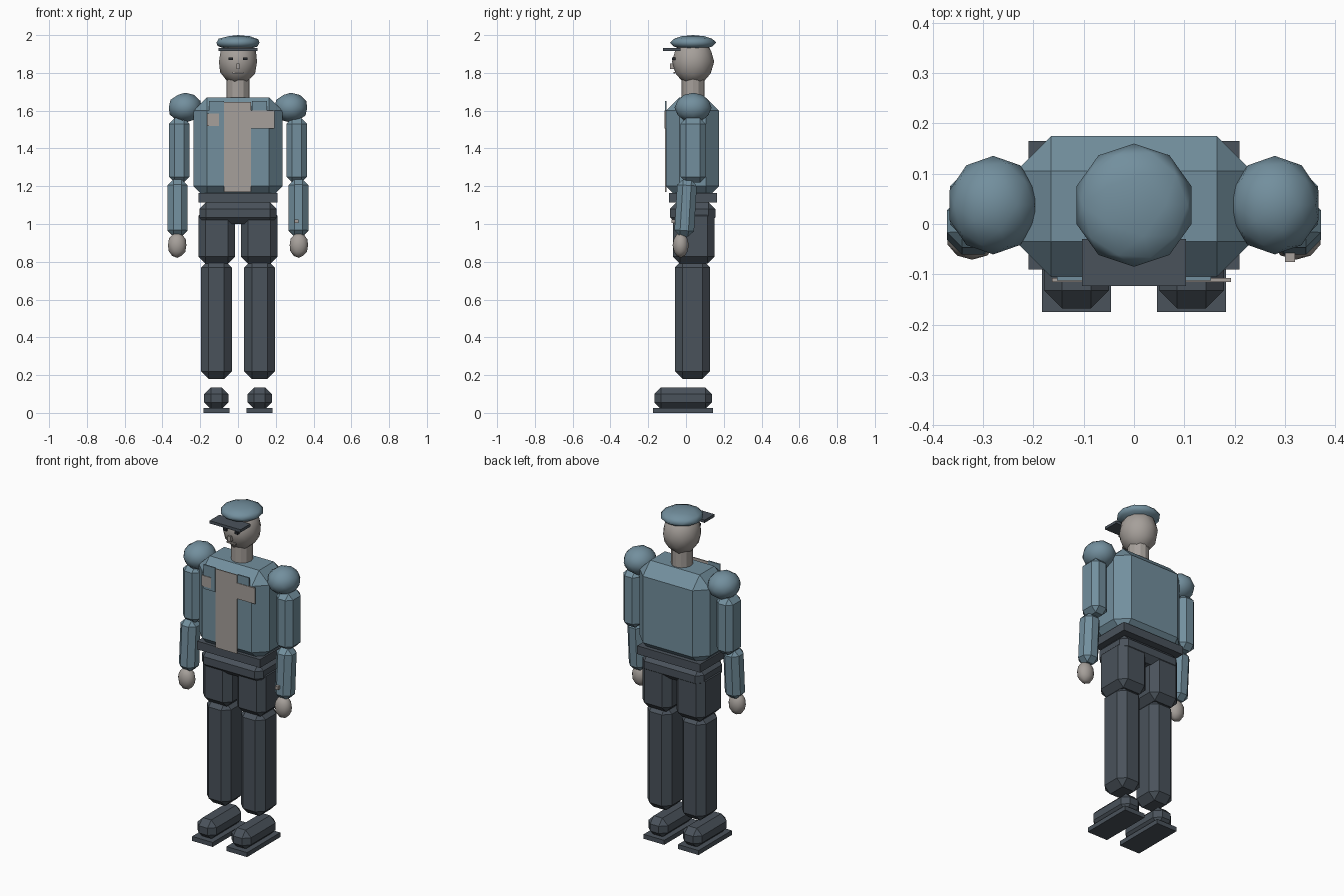
import bpy
import bmesh
from mathutils import Matrix, Vector

default = bpy.data.objects.get("Cube")
if default:
    bpy.data.objects.remove(default, do_unlink=True)


def material(name, rgb):
    mat = bpy.data.materials.new(name)
    mat.use_nodes = True
    mat.diffuse_color = (*rgb, 1)
    mat.node_tree.nodes["Principled BSDF"].inputs["Base Color"].default_value = (*rgb, 1)
    return mat


cloth = material("blue grey cloth", (0.17, 0.275, 0.34))
dark = material("charcoal", (0.068, 0.085, 0.104))
pale = material("pale grey", (0.38, 0.35, 0.325))
black = material("eye dark", (0.02, 0.024, 0.03))

MID_Y = 0.0375


def finish(name, bm, mat, smooth=False):
    bmesh.ops.recalc_face_normals(bm, faces=bm.faces)
    mesh = bpy.data.meshes.new(name)
    bm.to_mesh(mesh)
    bm.free()
    mesh.materials.append(mat)
    for poly in mesh.polygons:
        poly.use_smooth = smooth
    obj = bpy.data.objects.new(name, mesh)
    bpy.context.collection.objects.link(obj)
    return obj


def box(name, xs, ys, zs, mat, bevel=0, tilt=0):
    """Box between limits, with optional chamfer and tilt about x."""
    lo, hi = Vector(sorted(r)[0] for r in (xs, ys, zs)), Vector(sorted(r)[1] for r in (xs, ys, zs))
    bm = bmesh.new()
    bmesh.ops.create_cube(bm, size=1)
    bmesh.ops.scale(bm, vec=hi - lo, verts=bm.verts)
    if bevel:
        bmesh.ops.bevel(bm, geom=bm.edges[:], offset=bevel, segments=1,
                        profile=0.5, affect='EDGES')
    bm.transform(Matrix.Translation((lo + hi) / 2) @ Matrix.Rotation(tilt, 4, 'X'))
    return finish(name, bm, mat)


def ball(name, centre, radii, mat):
    bm = bmesh.new()
    bmesh.ops.create_icosphere(bm, subdivisions=2, radius=1)
    bmesh.ops.scale(bm, vec=radii, verts=bm.verts)
    bmesh.ops.translate(bm, vec=centre, verts=bm.verts)
    return finish(name, bm, mat, smooth=True)


# Torso, belt and hips
box("torso", (-0.235, 0.235), (-0.105, 0.175), (1.13, 1.67), cloth, 0.07)
box("belt", (-0.21, 0.21), (-0.09, 0.165), (1.115, 1.165), dark)
box("hips", (-0.205, 0.205), (-0.085, 0.155), (1.0, 1.115), dark, 0.035)

# Shirt front, pockets and badges
box("shirt_front", (-0.073, 0.07), (-0.11, -0.104), (1.17, 1.645), pale)
for side, label in ((1, "left"), (-1, "right")):
    box(label + "_pocket", (side * 0.075, side * 0.153), (-0.112, -0.104), (1.505, 1.65), cloth)
box("left_badge", (0.07, 0.193), (-0.115, -0.107), (1.505, 1.6), pale)
box("right_badge", (-0.163, -0.1), (-0.115, -0.107), (1.52, 1.585), pale)

# Neck and head
bm = bmesh.new()
bmesh.ops.create_cone(bm, cap_ends=True, segments=12, radius1=0.06, radius2=0.06, depth=0.17,
                      matrix=Matrix.Translation((0, MID_Y, 1.725)))
finish("neck", bm, pale)
ball("head", (0, MID_Y, 1.86), (0.106, 0.112, 0.125), pale)

# Face
box("nose", (-0.009, 0.009), (-0.085, -0.06), (1.82, 1.85), pale)
box("mouth", (-0.03, 0.03), (-0.066, -0.058), (1.797, 1.806), pale)
for side, label in ((1, "left"), (-1, "right")):
    box(label + "_eye", (side * 0.027, side * 0.049), (-0.074, -0.055), (1.868, 1.882), black)

# Cap
ball("cap_crown", (0, MID_Y, 1.96), (0.12, 0.1225, 0.04), cloth)
box("cap_visor", (-0.103, 0.103), (-0.123, -0.03), (1.915, 1.932), dark)

# Arms and legs
for s, label in ((1, "left"), (-1, "right")):
    ball(label + "_shoulder", (s * 0.28, MID_Y, 1.616), (0.091, 0.098, 0.079), cloth)
    box(label + "_upper_arm", (s * 0.257, s * 0.366), (-0.03, 0.105), (1.22, 1.56), cloth, 0.03)
    box(label + "_forearm", (s * 0.268, s * 0.372), (-0.054, 0.05), (0.935, 1.235), cloth,
        0.03, -0.06)
    ball(label + "_hand", (s * 0.322, -0.028, 0.888), (0.051, 0.043, 0.067), pale)
    box(label + "_thigh", (s * 0.015, s * 0.21), (-0.07, 0.152), (0.79, 1.08), dark, 0.038)
    box(label + "_shin", (s * 0.033, s * 0.195), (-0.058, 0.127), (0.18, 0.81), dark, 0.04)
    box(label + "_shoe", (s * 0.05, s * 0.179), (-0.168, 0.138), (0.02, 0.135), dark, 0.036)
    box(label + "_sole", (s * 0.046, s * 0.183), (-0.175, 0.142), (0, 0.027), dark)

# Cuff button on one sleeve
box("cuff_button", (0.3, 0.32), (-0.076, -0.055), (1.005, 1.025), pale)
